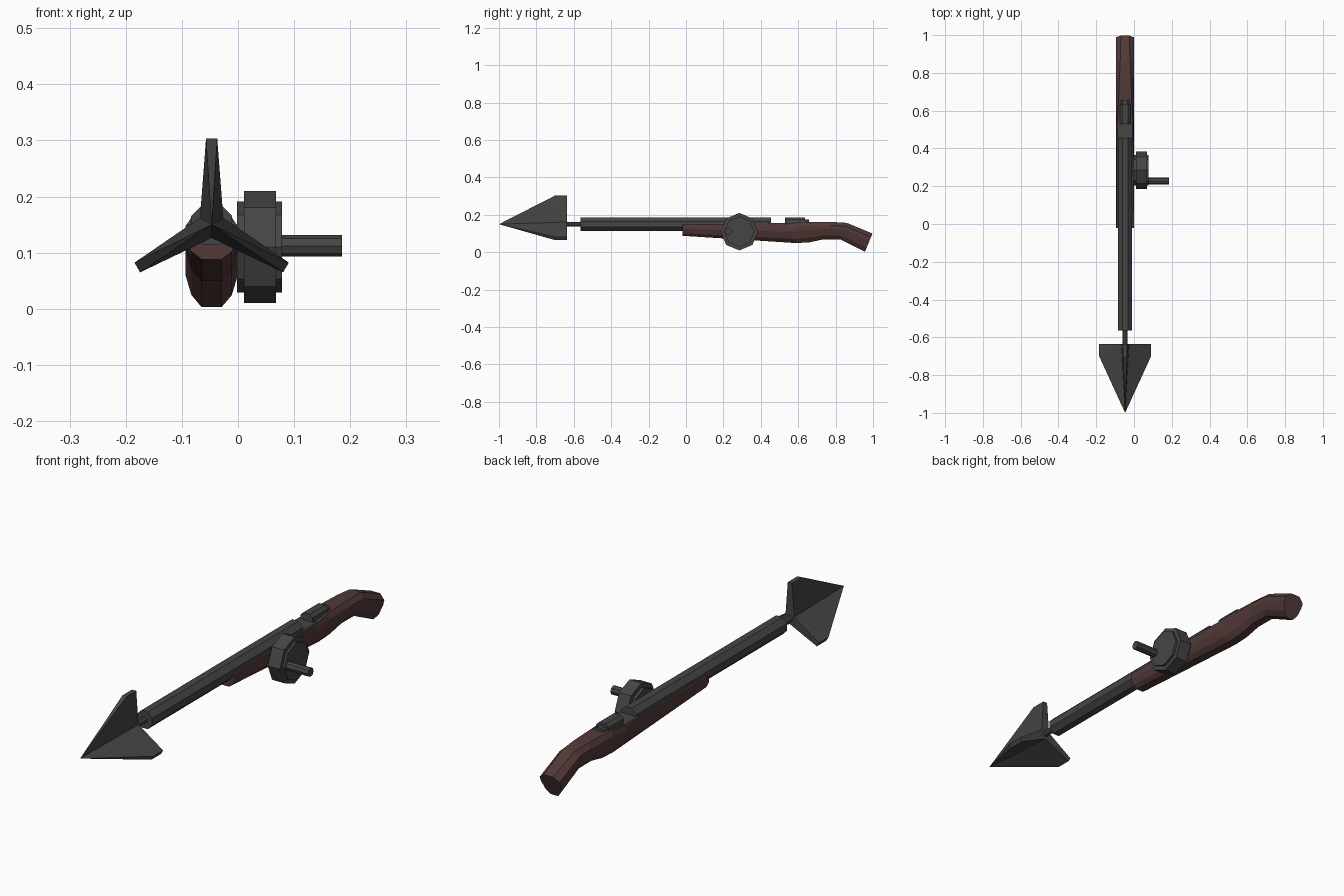
import bpy, bmesh, math
from mathutils import Vector

if "Cube" in bpy.data.objects:
    bpy.data.objects.remove(bpy.data.objects["Cube"])

CX, CZ = -0.047, 0.15   # bore axis


def material(name, rgb):
    m = bpy.data.materials.new(name)
    m.diffuse_color = (*rgb, 1)
    m.use_nodes = True
    m.node_tree.nodes["Principled BSDF"].inputs["Base Color"].default_value = m.diffuse_color
    return m


STEEL = material("dark steel", (0.06, 0.06, 0.06))
WOOD = material("dark red wood", (0.085, 0.042, 0.040))


def finish(name, bm, mat):
    bmesh.ops.recalc_face_normals(bm, faces=bm.faces[:])
    me = bpy.data.meshes.new(name)
    bm.to_mesh(me)
    bm.free()
    me.materials.append(mat)
    ob = bpy.data.objects.new(name, me)
    bpy.context.collection.objects.link(ob)
    return ob


def loft(name, rings, mat):
    """Skin a run of equal-length closed rings and cap both ends."""
    bm = bmesh.new()
    vs = [[bm.verts.new(p) for p in r] for r in rings]
    n = len(vs[0])
    for a, b in zip(vs, vs[1:]):
        for i in range(n):
            j = (i + 1) % n
            bm.faces.new((a[i], a[j], b[j], b[i]))
    bm.faces.new(vs[0])
    bm.faces.new(vs[-1])
    return finish(name, bm, mat)


def ngon(r, n, phase):
    return [(r * math.cos(phase + 2 * math.pi * i / n),
             r * math.sin(phase + 2 * math.pi * i / n)) for i in range(n)]


def rod_y(name, r, y0, y1):
    pts = ngon(r, 8, math.pi / 8)
    return loft(name, [[(CX + u, y, CZ + v) for u, v in pts] for y in (y0, y1)], STEEL)


def disc_x(name, r, x0, x1, y, z):
    return loft(name, [[(x, y + u, z + v) for u, v in ngon(r, 8, 0)] for x in (x0, x1)], STEEL)


# Three-bladed harpoon head
bm = bmesh.new()
tip = bm.verts.new((CX, -1, CZ))
BACK, SHOULDER, R = -0.635, -0.70, 0.153


def polar(a, r, side, y):
    return (CX + r * math.cos(a) - side * math.sin(a), y,
            CZ + r * math.sin(a) + side * math.cos(a))


angles = [math.radians(90 + 120 * k) for k in range(3)]
valleys = [bm.verts.new(polar(a - math.pi / 3, 0.024, 0, BACK)) for a in angles]
rear = []
for k, a in enumerate(angles):
    v0, v1 = valleys[k], valleys[(k + 1) % 3]
    b0, b1, f0, f1 = [bm.verts.new(polar(a, R, s, y))
                      for y in (BACK, SHOULDER) for s in (-0.01, 0.01)]
    for f in ((v0, b0, f0), (v0, f0, tip), (v1, b1, f1), (v1, f1, tip),
              (b0, b1, f1, f0), (f0, f1, tip)):
        bm.faces.new(f)
    bm.faces.new((v0, b0, b1, v1))
bm.faces.new(valleys)
finish("harpoon_head", bm, STEEL)

# Shaft and barrel
rod_y("harpoon_shaft", 0.014, -0.66, -0.5)
rod_y("barrel", 0.0395, -0.565, 0.455)

# Stock: (y top, z top, y bottom, z bottom, half width of top flat)
stations = [(-0.02, 0.150, -0.02, 0.088, 0.046),
            (0.53, 0.150, 0.59, 0.049, 0.044),
            (0.62, 0.163, 0.66, 0.053, 0.036),
            (0.78, 0.162, 0.735, 0.069, 0.030),
            (0.86, 0.157, 0.825, 0.068, 0.026),
            (0.997, 0.100, 0.957, 0.003, 0.022)]
rings = []
for yt, zt, yb, zb, top in stations:
    half = [(0.018, 0), (0.036, 0.22), (0.047, 0.6), (0.047, 0.8), (top, 1)]
    outline = half + [(-w, t) for w, t in reversed(half)]
    rings.append([(CX + w, yb + (yt - yb) * t, zb + (zt - zb) * t) for w, t in outline])
loft("stock", rings, WOOD)


# Breech plate and bolt on top of the stock
def top_block(name, hw, flat, y0, y1, z0, zs, z1):
    pts = [(-hw, z0), (hw, z0), (hw, zs), (flat, z1), (-flat, z1), (-hw, zs)]
    loft(name, [[(CX + x, y, z) for x, z in pts] for y in (y0, y1)], STEEL)


top_block("breech_plate", 0.044, 0.040, 0.44, 0.54, 0.13, 0.151, 0.156)
top_block("bolt", 0.028, 0.015, 0.53, 0.635, 0.14, 0.174, 0.187)
top_block("bolt_end", 0.022, 0.013, 0.63, 0.657, 0.14, 0.168, 0.176)

# Line reel on the right with its crank handle
disc_x("reel_hub", 0.081, -0.002, 0.078, 0.285, 0.11)
disc_x("reel_drum", 0.1, 0.011, 0.068, 0.285, 0.11)
disc_x("reel_handle", 0.019, 0.07, 0.185, 0.228, 0.112)
